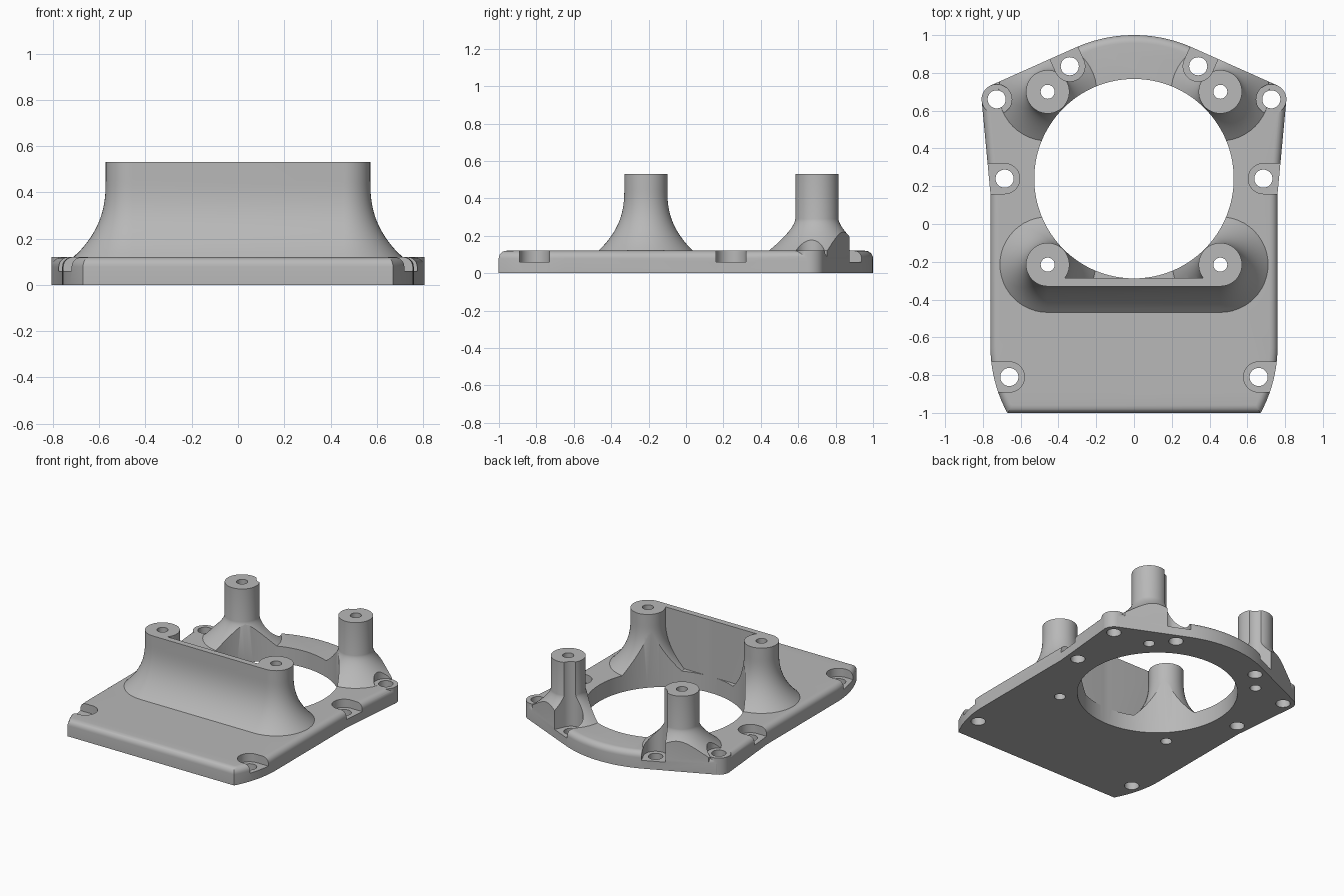
import bpy, bmesh
from math import sin, cos, pi, radians, atan2

if "Cube" in bpy.data.objects:
    bpy.data.objects.remove(bpy.data.objects["Cube"])

grey = bpy.data.materials.new("plain grey")
grey.use_nodes = True
grey.diffuse_color = (0.48, 0.48, 0.48, 1)
grey.node_tree.nodes["Principled BSDF"].inputs["Base Color"].default_value = grey.diffuse_color

THICK, TOP, FLOOR = 0.12, 0.53, 0.06
POST_X, POST_R = 0.457, 0.115
FRONT_Y, REAR_Y = -0.215, 0.70
HOLE_Y, HOLE_R, RIM_R = 0.24, 0.528, 0.76


def finish(name, bm):
    bmesh.ops.recalc_face_normals(bm, faces=bm.faces)
    mesh = bpy.data.meshes.new(name)
    bm.to_mesh(mesh)
    bm.free()
    mesh.materials.append(grey)
    ob = bpy.data.objects.new(name, mesh)
    bpy.context.collection.objects.link(ob)
    return ob


def loft(name, rings):
    """Closed solid through equal-length rings of points."""
    bm = bmesh.new()
    rows = [[bm.verts.new(p) for p in ring] for ring in rings]
    n = len(rows[0])
    for a, b in zip(rows, rows[1:]):
        for i in range(n):
            j = (i + 1) % n
            bm.faces.new((a[i], a[j], b[j], b[i]))
    bm.faces.new(rows[0])
    bm.faces.new(rows[-1])
    return finish(name, bm)


def prism(name, pts, z0, z1):
    return loft(name, [[(x, y, z) for x, y in pts] for z in (z0, z1)])


def circle(x, y, r, n=48):
    return [(x + r * cos(2 * pi * i / n), y + r * sin(2 * pi * i / n)) for i in range(n)]


def slot(x, y, r, dx, dy, length=0.3):
    """Round-ended slot that runs outward along (dx, dy)."""
    a = atan2(dy, dx)
    pts = [(x + r * cos(a + pi / 2 + pi * i / 24), y + r * sin(a + pi / 2 + pi * i / 24))
           for i in range(25)]
    ends = [pts[-1], pts[0]]
    return pts + [(px + length * cos(a), py + length * sin(a)) for px, py in ends]


def combine(target, tool, operation):
    mod = target.modifiers.new("combine", "BOOLEAN")
    mod.operation, mod.solver, mod.object = operation, "EXACT", tool
    bpy.context.view_layer.objects.active = target
    bpy.ops.object.modifier_apply(modifier=mod.name)
    bpy.data.objects.remove(tool)


def flare(height, spread, power, steps=16):
    """Radius and height pairs of a post that widens at its foot."""
    rows = [(POST_R + spread, FLOOR)]
    for i in range(steps + 1):
        t = i / steps
        rows.append((POST_R + spread * (1 - t) ** power, THICK + height * t))
    return rows + [(POST_R, TOP)]


def post(name, x, y, rows):
    return loft(name, [[(px, py, z) for px, py in circle(x, y, r)] for r, z in rows])


# Outline of the plate: right half from the front edge round to the rear arc
bow = 0.73
half = [(0.76 - bow * (1 - cos(a)), -0.65 - bow * sin(a))
        for a in [radians(28.8 * (1 - i / 10)) for i in range(11)]]
half += [(0.76, 0.16), (0.807, 0.66), (0.76, 0.733)]
half += [(RIM_R * sin(a), HOLE_Y + RIM_R * cos(a))
         for a in [radians(24 * (1 - i / 12)) for i in range(13)]]
outline = half + [(-x, y) for x, y in reversed(half[:-1])]

# Base plate with a rounded upper rim
plate = prism("mounting_plate", outline, 0, THICK)
bm = bmesh.new()
bm.from_mesh(plate.data)
rim = [e for e in bm.edges if all(v.co.z > THICK - 0.001 for v in e.verts)]
bmesh.ops.bevel(bm, geom=rim, offset=0.042, segments=6, profile=0.5,
                affect="EDGES", clamp_overlap=False)
bm.to_mesh(plate.data)
bm.free()

# Front wall: flared towards the front, flat at the back
front_rows = flare(0.33, 0.138, 2.5)
section = [(FRONT_Y - r, z) for r, z in front_rows] + [(-0.286, TOP), (-0.286, FLOOR)]
wall = loft("front_wall", [[(x, y, z) for y, z in section] for x in (-POST_X, POST_X)])
combine(plate, wall, "UNION")

# Posts and corner ears
for side in (-1, 1):
    combine(plate, post("front_post", side * POST_X, FRONT_Y, front_rows), "UNION")
    rear = post("rear_post", side * POST_X, REAR_Y, flare(0.17, 0.145, 1.5))
    combine(rear, prism("trim", outline, -0.1, 1), "INTERSECT")
    combine(plate, rear, "UNION")
    combine(plate, prism("ear", circle(side * 0.727, 0.66, 0.08), 0, THICK), "UNION")

# Central opening
combine(plate, prism("opening", circle(0, HOLE_Y, HOLE_R, 128), -0.1, 1), "DIFFERENCE")

# Screw seats, screw holes and post bores
seats = [(0.685, 0.24, 1, 0, FLOOR), (0.66, -0.81, 1, 0, FLOOR),
         (0.34, 0.835, 0.41, 0.91, FLOOR), (0.727, 0.66, 1, 0.3, THICK + 0.0005)]
for side in (-1, 1):
    for x, y, dx, dy, floor in seats:
        combine(plate, prism("seat", slot(side * x, y, 0.08, side * dx, dy), floor, 1), "DIFFERENCE")
        combine(plate, prism("screw_hole", circle(side * x, y, 0.048, 32), -0.1, 1), "DIFFERENCE")
    for y in (FRONT_Y, REAR_Y):
        combine(plate, prism("bore", circle(side * POST_X, y, 0.037, 32), -0.1, 1), "DIFFERENCE")

bpy.ops.object.select_all(action="DESELECT")
plate.select_set(True)
bpy.context.view_layer.objects.active = plate
bpy.ops.object.shade_smooth_by_angle(angle=radians(30))
